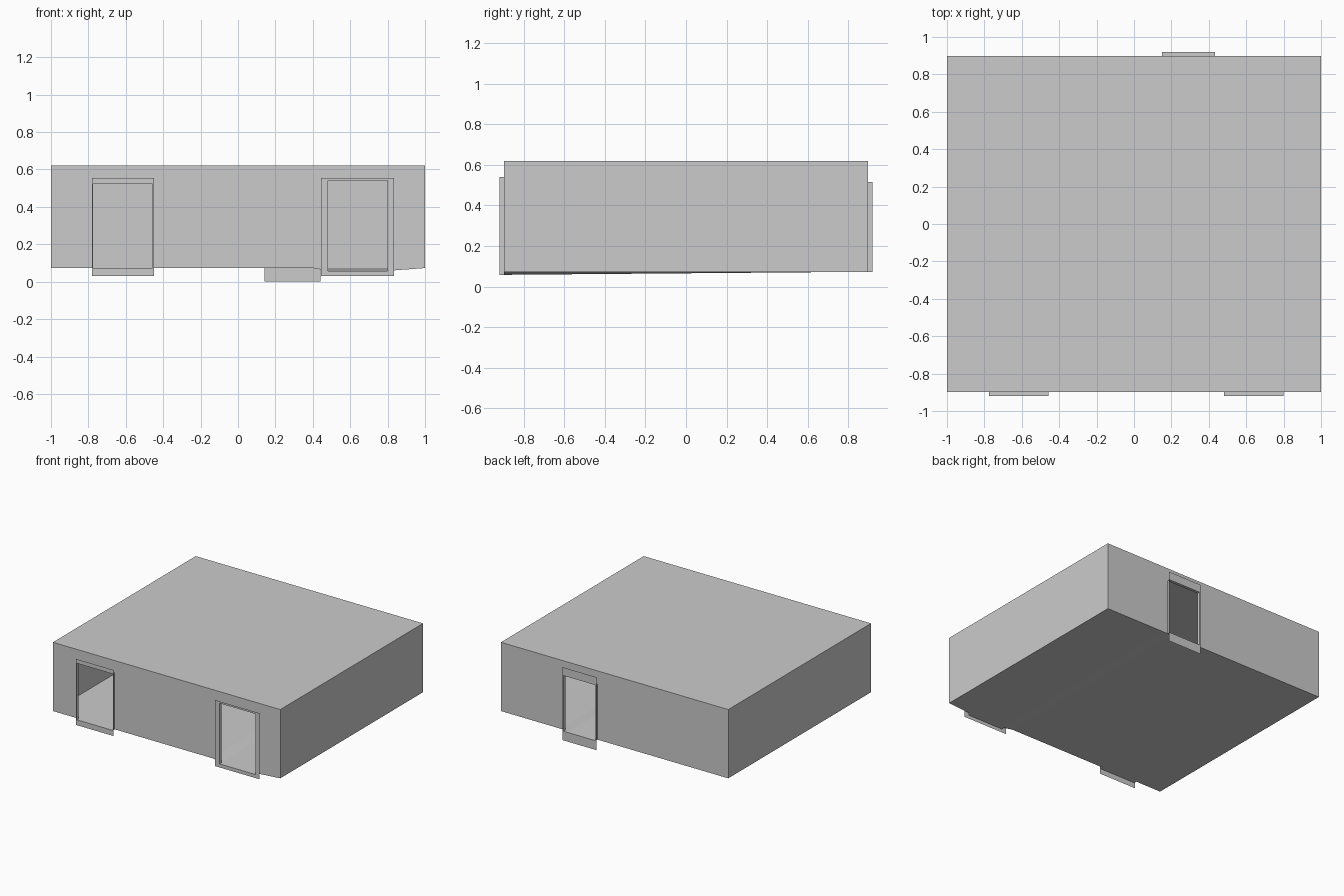
import bpy

if "Cube" in bpy.data.objects:
    bpy.data.objects.remove(bpy.data.objects["Cube"])

X, Y, TOP, BASE = 1.0, 0.897, 0.62, 0.073
LIP = 0.92

# opening (x0, x1, z0, z1), surround (x0, x1, z0, z1), side of the room
doors = {
    "front_left_door": ((-0.775, -0.457, BASE, 0.522), (-0.781, -0.449, 0.03, 0.555), -1),
    "front_right_door": ((0.482, 0.798, 0.058, 0.54), (0.443, 0.835, 0.03, 0.555), -1),
    "back_door": ((0.15, 0.434, BASE, 0.515), (0.143, 0.441, 0.0, 0.58), 1),
}


def make(name, faces):
    verts, polys = [], []
    for f in faces:
        polys.append(list(range(len(verts), len(verts) + len(f))))
        verts.extend(f)
    mesh = bpy.data.meshes.new(name)
    mesh.from_pydata(verts, [], polys)
    obj = bpy.data.objects.new(name, mesh)
    bpy.context.collection.objects.link(obj)
    return obj


def corners(r, y):
    x0, x1, z0, z1 = r
    return [(x0, y, z0), (x1, y, z0), (x1, y, z1), (x0, y, z1)]


# thin doorway surrounds with a reveal running back to the wall
for name, (hole, outer, side) in doors.items():
    o, i, w = corners(outer, side * LIP), corners(hole, side * LIP), corners(hole, side * Y)
    faces = []
    for a in range(4):
        b = (a + 1) % 4
        faces += [[o[a], o[b], i[b], i[a]], [i[a], i[b], w[b], w[a]]]
    if side > 0:
        faces = [f[::-1] for f in faces]
    make(name + "_frame", faces)

# front and back walls, outlined with the door openings notched out
for name, side in (("front_wall", -1), ("back_wall", 1)):
    y = side * Y
    pts = [(-X, y, BASE)]
    for hole, _, s in doors.values():
        if s == side:
            x0, x1, z0, z1 = hole
            if z0 < BASE:
                pts.append((0.40, y, BASE))
            pts += [(x0, y, z0), (x0, y, z1), (x1, y, z1), (x1, y, z0)]
    pts += [(X, y, BASE), (X, y, TOP), (-X, y, TOP)]
    make(name, [pts if side < 0 else pts[::-1]])

# plain side walls and roof
for name, x in (("left_wall", -X), ("right_wall", X)):
    pts = [(x, -Y, BASE), (x, Y, BASE), (x, Y, TOP), (x, -Y, TOP)]
    make(name, [pts if x > 0 else pts[::-1]])
make("roof", [[(-X, -Y, TOP), (X, -Y, TOP), (X, Y, TOP), (-X, Y, TOP)]])

# floor, dipping slightly to the lower right-hand doorway
line = [(-X, BASE), (0.40, BASE), (0.482, 0.058), (0.798, 0.058), (X, BASE)]
make("floor", [[(a, -Y, za), (a, Y, BASE), (b, Y, BASE), (b, -Y, zb)]
               for (a, za), (b, zb) in zip(line, line[1:])])
